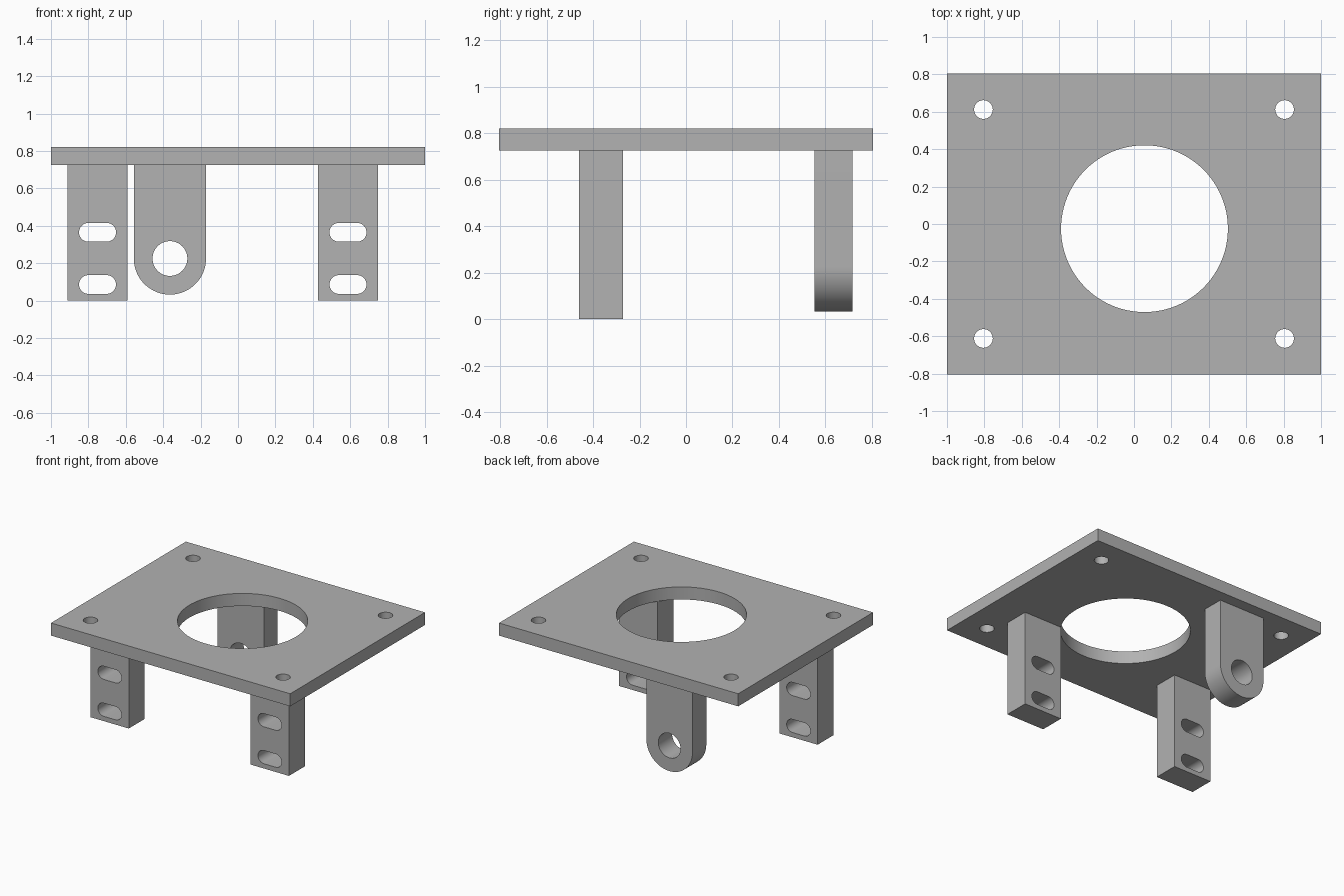
import bpy
import bmesh
from math import pi, cos, sin, radians
from mathutils import Matrix

cube = bpy.data.objects.get("Cube")
if cube:
    bpy.data.objects.remove(cube, do_unlink=True)

GREY = (0.445, 0.445, 0.445, 1)
metal = bpy.data.materials.new("grey metal")
metal.use_nodes = True
metal.diffuse_color = GREY
metal.node_tree.nodes["Principled BSDF"].inputs["Base Color"].default_value = GREY


def arc(cx, cy, r, start, end, n):
    angles = [start + (end - start) * i / n for i in range(n + 1)]
    return [(cx + r * cos(a), cy + r * sin(a)) for a in angles]


def circle(cx, cy, r, n=64):
    return arc(cx, cy, r, 0, 2 * pi, n)[:-1]


def rect(x0, x1, y0, y1):
    return [(x0, y0), (x1, y0), (x1, y1), (x0, y1)]


def slot(cx, cy, length, r):
    d = length / 2 - r
    return (arc(cx + d, cy, r, -pi / 2, pi / 2, 20)
            + arc(cx - d, cy, r, pi / 2, 3 * pi / 2, 20))


def extrude(name, outlines, low, high, upright=False):
    """Fill the first outline, leave the others as holes, and give it thickness."""
    curve = bpy.data.curves.new(name, "CURVE")
    curve.dimensions = "2D"
    curve.fill_mode = "BOTH"
    curve.extrude = (high - low) / 2
    for points in outlines:
        spline = curve.splines.new("POLY")
        spline.points.add(len(points) - 1)
        for p, (x, y) in zip(spline.points, points):
            p.co = (x, y, 0, 1)
        spline.use_cyclic_u = True
    helper = bpy.data.objects.new(name + " outline", curve)
    bpy.context.collection.objects.link(helper)
    bpy.context.view_layer.update()
    graph = bpy.context.evaluated_depsgraph_get()
    mesh = bpy.data.meshes.new_from_object(helper.evaluated_get(graph))
    bpy.data.objects.remove(helper, do_unlink=True)
    bpy.data.curves.remove(curve)

    # Upright parts have their outline in x and z, and thickness along y
    middle = (low + high) / 2
    if upright:
        move = Matrix.Translation((0, middle, 0)) @ Matrix.Rotation(pi / 2, 4, "X")
    else:
        move = Matrix.Translation((0, 0, middle))
    bm = bmesh.new()
    bm.from_mesh(mesh)
    bmesh.ops.remove_doubles(bm, verts=bm.verts, dist=1e-5)
    bmesh.ops.transform(bm, matrix=move, verts=bm.verts)
    bmesh.ops.recalc_face_normals(bm, faces=bm.faces)
    bm.to_mesh(mesh)
    bm.free()
    mesh.materials.clear()
    mesh.materials.append(metal)
    obj = bpy.data.objects.new(name, mesh)
    bpy.context.collection.objects.link(obj)
    bpy.ops.object.select_all(action="DESELECT")
    obj.select_set(True)
    bpy.context.view_layer.objects.active = obj
    bpy.ops.object.shade_smooth_by_angle(angle=radians(30))
    return obj


UNDERSIDE, TOP = 0.725, 0.82

# Plate with a large opening and four bolt holes
bolts = [circle(sx * 0.805, sy * 0.612, 0.05, 32) for sx in (-1, 1) for sy in (-1, 1)]
extrude("plate", [rect(-1, 1, -0.805, 0.805), circle(0.056, -0.025, 0.446, 96)] + bolts,
        UNDERSIDE, TOP)

# Two slotted legs at the front
for name, x in (("right_leg", -0.751), ("left_leg", 0.588)):
    slots = [slot(x, z, 0.198, 0.05) for z in (0.086, 0.365)]
    extrude(name, [rect(x - 0.16, x + 0.16, 0, UNDERSIDE)] + slots,
            -0.46, -0.271, upright=True)

# Rounded lug with a pin hole at the back
LUG_X, LUG_Z, LUG_R = -0.364, 0.225, 0.193
lug = arc(LUG_X, LUG_Z, LUG_R, pi, 2 * pi, 40)
lug += [(LUG_X + LUG_R, UNDERSIDE), (LUG_X - LUG_R, UNDERSIDE)]
extrude("rear_lug", [lug, circle(LUG_X, LUG_Z, 0.093)], 0.553, 0.718, upright=True)
